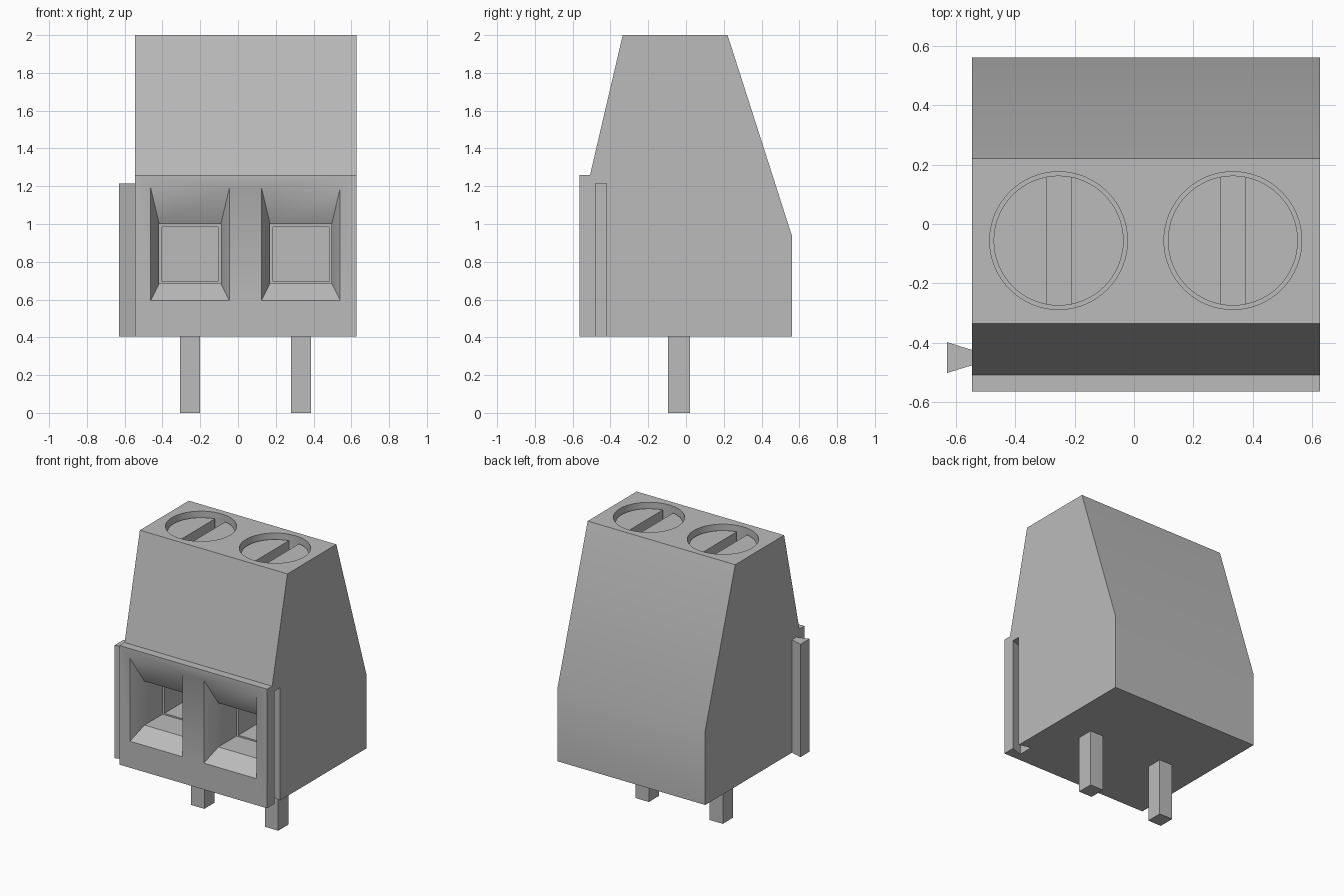
import bpy, bmesh, math

cube = bpy.data.objects.get("Cube")
if cube:
    bpy.data.objects.remove(cube, do_unlink=True)

grey = bpy.data.materials.new("grey plastic")
grey.use_nodes = True
COLOUR = (0.5, 0.5, 0.5, 1)
grey.diffuse_color = COLOUR
grey.node_tree.nodes["Principled BSDF"].inputs["Base Color"].default_value = COLOUR

CENTRES = (("right", -0.254), ("left", 0.333))
SCREW_Y = -0.056
RAIL_Y = -0.45


def loft(name, sections):
    """Join matching rings of points into a closed solid."""
    bm = bmesh.new()
    rings = [[bm.verts.new(p) for p in ring] for ring in sections]
    for a, b in zip(rings, rings[1:]):
        for i in range(len(a)):
            j = (i + 1) % len(a)
            bm.faces.new((a[i], a[j], b[j], b[i]))
    bm.faces.new(rings[0])
    bm.faces.new(rings[-1])
    bmesh.ops.recalc_face_normals(bm, faces=bm.faces)
    mesh = bpy.data.meshes.new(name)
    bm.to_mesh(mesh)
    bm.free()
    mesh.materials.append(grey)
    obj = bpy.data.objects.new(name, mesh)
    bpy.context.collection.objects.link(obj)
    return obj


def prism_z(name, outline, z0, z1):
    return loft(name, [[(x, y, z) for x, y in outline] for z in (z0, z1)])


def box(name, x, y, hx, hy, z0, z1):
    return prism_z(name, [(x - hx, y - hy), (x + hx, y - hy),
                          (x + hx, y + hy), (x - hx, y + hy)], z0, z1)


def disc(name, x, y, r, z0, z1, n=64):
    turn = [2 * math.pi * i / n for i in range(n)]
    return prism_z(name, [(x + r * math.cos(t), y + r * math.sin(t)) for t in turn], z0, z1)


def cut(obj, cutter):
    cutter.hide_render = True
    mod = obj.modifiers.new("cut", "BOOLEAN")
    mod.operation = "DIFFERENCE"
    mod.solver = "EXACT"
    mod.object = cutter
    bpy.context.view_layer.objects.active = obj
    bpy.ops.object.modifier_apply(modifier=mod.name)
    bpy.data.objects.remove(cutter, do_unlink=True)


def smooth(obj):
    bpy.ops.object.select_all(action="DESELECT")
    obj.select_set(True)
    bpy.context.view_layer.objects.active = obj
    bpy.ops.object.shade_smooth_by_angle(angle=math.radians(30))


# Housing: side profile extruded across the width
profile = [(-0.565, 0.405), (-0.565, 1.26), (-0.508, 1.26), (-0.335, 2.0),
           (0.22, 2.0), (0.56, 0.94), (0.56, 0.405)]
housing = loft("housing", [[(x, y, z) for y, z in profile] for x in (-0.545, 0.627)])

# Dovetail groove on the left side, open at the bottom
groove = [(0.66, RAIL_Y - 0.03), (0.627, RAIL_Y - 0.03), (0.542, RAIL_Y - 0.055),
          (0.542, RAIL_Y + 0.055), (0.627, RAIL_Y + 0.03), (0.66, RAIL_Y + 0.03)]
cut(housing, prism_z("groove_cutter", groove, 0.3, 1.215))

# Wire funnels: depth, half width, bottom and top of each section
FUNNEL = [(-0.62, 0.208, 0.595, 1.19), (-0.565, 0.208, 0.595, 1.19),
          (-0.465, 0.163, 0.685, 1.0), (-0.26, 0.163, 0.685, 1.0),
          (-0.26, 0.148, 0.695, 0.985), (0.1, 0.148, 0.695, 0.985)]
for side, cx in CENTRES:
    cut(housing, loft("funnel_cutter", [
        [(cx - h, y, a), (cx + h, y, a), (cx + h, y, b), (cx - h, y, b)]
        for y, h, a, b in FUNNEL]))
    cut(housing, disc("screw_hole_cutter", cx, SCREW_Y, 0.232, 1.75, 2.1))

    # Slotted screw head, sunk below the top
    screw = disc(side + "_screw", cx, SCREW_Y, 0.219, 1.745, 1.96)
    cut(screw, box("slot_cutter", cx, SCREW_Y, 0.041, 0.3, 1.86, 2.1))
    smooth(screw)

    # Solder pin
    box(side + "_pin", cx, -0.037, 0.053, 0.058, 0, 0.41)
smooth(housing)

# Dovetail rail on the right side
prism_z("dovetail_rail", [(-0.63, RAIL_Y - 0.052), (-0.54, RAIL_Y - 0.024),
                          (-0.54, RAIL_Y + 0.024), (-0.63, RAIL_Y + 0.052)], 0.405, 1.215)
